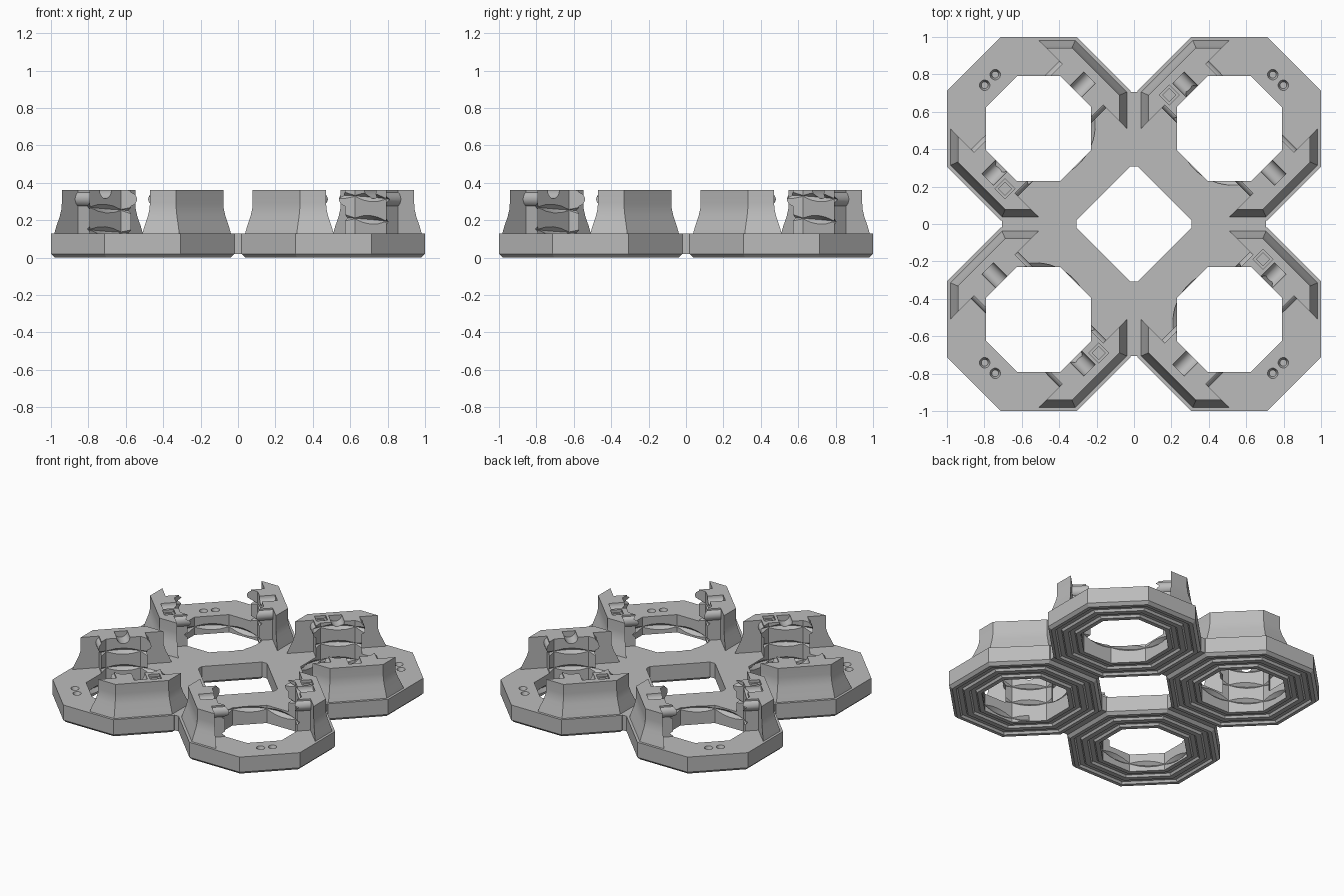
import bpy, bmesh, math
from mathutils import Matrix, Vector

if "Cube" in bpy.data.objects:
    bpy.data.objects.remove(bpy.data.objects["Cube"])

grey = bpy.data.materials.new("plain grey")
grey.use_nodes = True
GREY = (0.5, 0.5, 0.5, 1)
grey.diffuse_color = GREY
grey.node_tree.nodes["Principled BSDF"].inputs["Base Color"].default_value = GREY

BASE_TOP, TOP, BORE = 0.13, 0.36, 0.28
HALF_TURN = Matrix.Rotation(math.pi, 4, 'Z')


def finish(name, bm):
    bmesh.ops.recalc_face_normals(bm, faces=bm.faces)
    mesh = bpy.data.meshes.new(name)
    bm.to_mesh(mesh)
    bm.free()
    mesh.materials.append(grey)
    obj = bpy.data.objects.new(name, mesh)
    bpy.context.collection.objects.link(obj)
    return obj


def loft(bm, loops, cap=True):
    """Skin between loops of points; either cap the ends or close the tube."""
    rows = [[bm.verts.new(p) for p in loop] for loop in loops]
    n = len(rows[0])
    pairs = list(zip(rows, rows[1:])) + ([] if cap else [(rows[-1], rows[0])])
    for a, b in pairs:
        for i in range(n):
            j = (i + 1) % n
            bm.faces.new((a[i], a[j], b[j], b[i]))
    if cap:
        bm.faces.new(rows[0][::-1])
        bm.faces.new(rows[-1])


def octagon(apothem, z):
    r = apothem / math.cos(math.pi / 8)
    return [(r * math.cos((i + 0.5) * math.pi / 4),
             r * math.sin((i + 0.5) * math.pi / 4), z) for i in range(8)]


def prism(bm, outline, z0, z1, matrix=Matrix()):
    loft(bm, [[matrix @ Vector((x, y, z)) for x, y in outline] for z in (z0, z1)])


def cylinder(bm, place, radius, depth, top_radius=None, sides=32):
    bmesh.ops.create_cone(bm, cap_ends=True, segments=sides, radius1=radius,
                          radius2=radius if top_radius is None else top_radius,
                          depth=depth, matrix=place)


def rectangle(x, y, w, h):
    return [(x - w / 2, y - h / 2), (x + w / 2, y - h / 2),
            (x + w / 2, y + h / 2), (x - w / 2, y + h / 2)]


def combine(obj, tool, operation):
    mod = obj.modifiers.new(operation, 'BOOLEAN')
    mod.operation, mod.solver, mod.object = operation, 'EXACT', tool
    bpy.context.view_layer.update()
    graph = bpy.context.evaluated_depsgraph_get()
    mesh = bpy.data.meshes.new_from_object(obj.evaluated_get(graph))
    obj.modifiers.clear()
    obj.data = mesh
    bpy.data.objects.remove(tool)


# Octagonal base ring with chamfered edge and grooved underside
profile = [(0.25, BASE_TOP), (0.49, BASE_TOP), (0.49, 0.02), (0.47, 0)]
for edge in (0.445, 0.36):
    profile += [(edge, 0), (edge - 0.01, 0.015), (edge - 0.04, 0.015), (edge - 0.05, 0)]
profile.append((0.25, 0))
bm = bmesh.new()
loft(bm, [octagon(a, z) for a, z in profile], cap=False)
ring = finish("base_ring", bm)

# Flared tower wall, kept only on two opposite sides
bm = bmesh.new()
skirt = [(0.25, 0.1), (0.476, 0.1), (0.472, BASE_TOP), (0.462, 0.165), (0.443, 0.22),
         (0.434, 0.26), (0.432, 0.29), (0.432, TOP), (0.25, TOP)]
loft(bm, [octagon(a, z) for a, z in skirt], cap=False)
towers = finish("towers", bm)
half = [(0.155, 0.1), (0.155, 0.333), (0.42, 0.333), (0.42, 0.6)]
outline = half + [(-x, y) for x, y in reversed(half)]
bm = bmesh.new()
for turn in (Matrix(), HALF_TURN):
    prism(bm, outline, 0.05, 0.5, turn)
combine(towers, finish("tower_sides", bm), 'INTERSECT')
combine(ring, towers, 'UNION')

# Rounded barrels on the ends of each tower
bm = bmesh.new()
for turn in (Matrix(), HALF_TURN):
    for side in (-1, 1):
        place = Matrix.Translation((side * 0.135, 0.28, 0.312)) @ Matrix.Rotation(math.pi / 2, 4, 'X')
        cylinder(bm, turn @ place, 0.042, 0.16)
combine(ring, finish("barrels", bm), 'UNION')

# Octagonal bore
bm = bmesh.new()
prism(bm, [p[:2] for p in octagon(BORE, 0)], -0.1, 0.5)
combine(ring, finish("bore", bm), 'DIFFERENCE')

# Spiral thread groove in the bore
bm = bmesh.new()
pitch, steps, loops = 0.12, 32, []
for i in range(3 * steps + 1):
    a = -math.pi / 2 + i * math.tau / steps
    z = 0.022 + pitch * i / steps
    loops.append([(r * math.cos(a), r * math.sin(a), z + dz)
                  for r, dz in ((0.255, -0.045), (0.306, 0), (0.255, 0.045))])
loft(bm, loops)
combine(ring, finish("thread", bm), 'DIFFERENCE')

# Round channels across the tower tops, screw holes and a square pocket
bm = bmesh.new()
for turn in (Matrix(), HALF_TURN):
    place = Matrix.Translation((0, 0.32, TOP)) @ Matrix.Rotation(math.pi / 2, 4, 'X')
    cylinder(bm, turn @ place, 0.044, 0.13)
for side in (-1, 1):
    cylinder(bm, Matrix.Translation((0.368, side * 0.04, BASE_TOP)), 0.018, 0.06, 0.038)
prism(bm, rectangle(-0.1, 0.354, 0.076, 0.076), TOP - 0.02, TOP + 0.05)
combine(ring, finish("pockets", bm), 'DIFFERENCE')
bm = bmesh.new()
prism(bm, rectangle(-0.1, 0.354, 0.05, 0.05), TOP - 0.06, TOP + 0.05)
combine(ring, finish("pocket_core", bm), 'DIFFERENCE')

bpy.ops.object.select_all(action='DESELECT')
ring.select_set(True)
bpy.context.view_layer.objects.active = ring
bpy.ops.object.shade_smooth_by_angle(angle=math.radians(22))

# Four holders and the strips that join them
bm = bmesh.new()
prism(bm, rectangle(0, 0.507, 0.042, 0.4), 0.02, BASE_TOP)
bridge = finish("bridge", bm)
corner = Matrix.Translation((0.51, 0.51, 0)) @ Matrix.Rotation(math.pi / 4, 4, 'Z')
for i in range(4):
    turn = Matrix.Rotation(i * math.pi / 2, 4, 'Z')
    for source, name, place in ((ring, "holder", corner), (bridge, "bridge", Matrix())):
        part = source if i == 0 else source.copy()
        if i:
            bpy.context.collection.objects.link(part)
        part.name = f"{name}_{i + 1}"
        part.matrix_world = turn @ place
